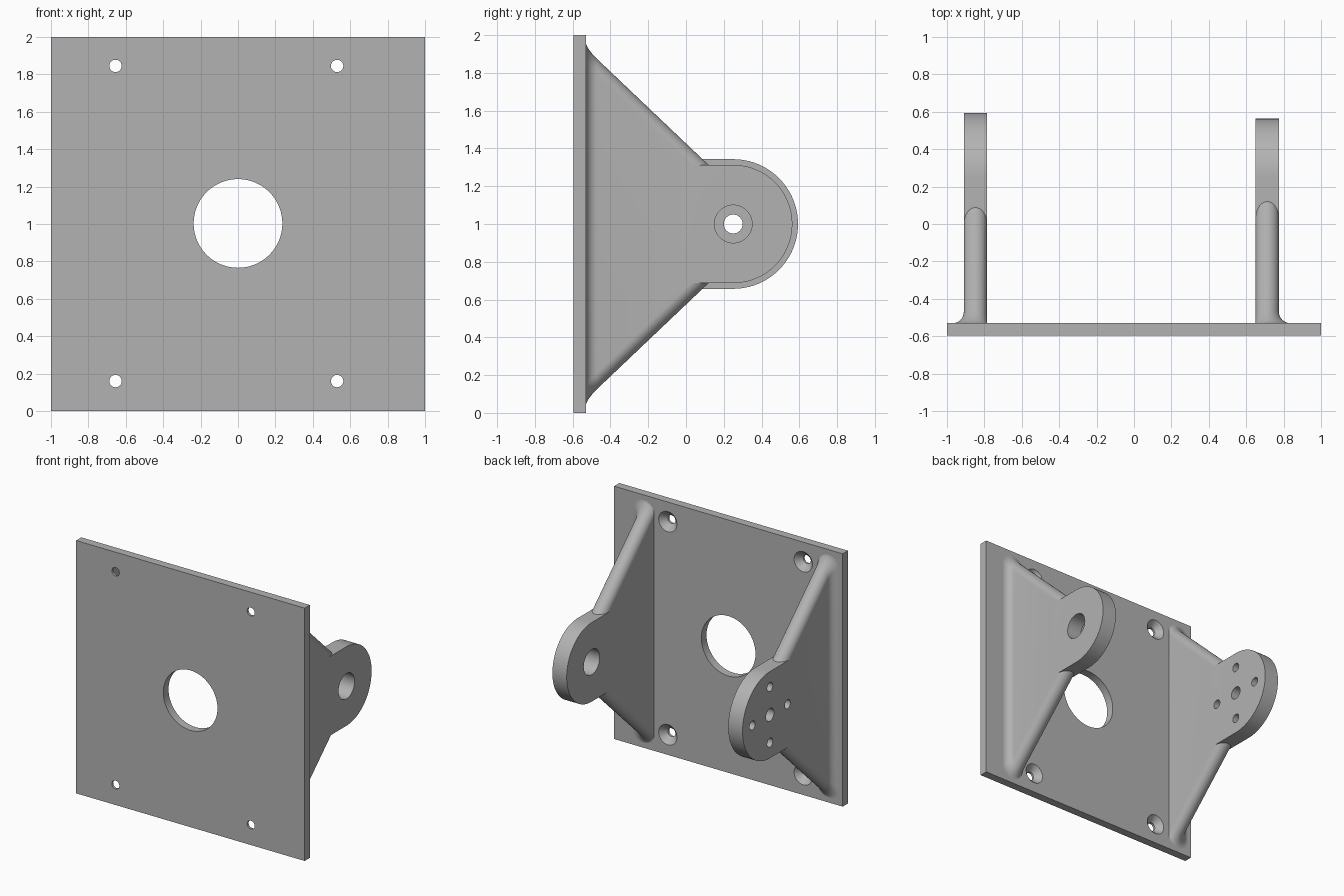
import bpy, bmesh, math
from mathutils import Matrix

cube = bpy.data.objects.get("Cube")
if cube:
    bpy.data.objects.remove(cube)

grey = bpy.data.materials.new("plain grey")
grey.use_nodes = True
COLOUR = (0.45, 0.45, 0.45, 1)
grey.diffuse_color = COLOUR
grey.node_tree.nodes["Principled BSDF"].inputs["Base Color"].default_value = COLOUR

BACK = -0.53       # rear face of the plate
PIVOT_Y = 0.25     # pivot axis of the lugs
MID = 1.0          # height of the centre line
THICK = 0.125      # thickness of each bracket


def loft(name, rings):
    """Solid skinned over a list of rings with equal point counts."""
    bm = bmesh.new()
    loops = [[bm.verts.new(p) for p in ring] for ring in rings]
    n = len(loops[0])
    for a, b in zip(loops, loops[1:]):
        for i in range(n):
            j = (i + 1) % n
            bm.faces.new((a[i], a[j], b[j], b[i]))
    bm.faces.new(loops[0])
    bm.faces.new(loops[-1])
    bmesh.ops.recalc_face_normals(bm, faces=bm.faces)
    mesh = bpy.data.meshes.new(name)
    bm.to_mesh(mesh)
    bm.free()
    mesh.materials.append(grey)
    obj = bpy.data.objects.new(name, mesh)
    bpy.context.collection.objects.link(obj)
    return obj


def drill(axis, centre, length, r1, r2=None, segments=48):
    """Round cutter along x or y; r1 is the radius at the low end."""
    bm = bmesh.new()
    bmesh.ops.create_cone(bm, cap_ends=True, segments=segments, radius1=r1,
                          radius2=r1 if r2 is None else r2, depth=length)
    turn = Matrix.Rotation(math.pi / 2, 4, 'Y') if axis == 'X' else Matrix.Rotation(-math.pi / 2, 4, 'X')
    bm.transform(Matrix.Translation(centre) @ turn)
    mesh = bpy.data.meshes.new("cutter")
    bm.to_mesh(mesh)
    bm.free()
    obj = bpy.data.objects.new("cutter", mesh)
    obj.hide_render = True
    bpy.context.collection.objects.link(obj)
    return obj


def combine(obj, others, operation):
    """Apply booleans and drop the helper solids."""
    for other in others:
        mod = obj.modifiers.new("bool", 'BOOLEAN')
        mod.operation, mod.object, mod.solver = operation, other, 'EXACT'
    graph = bpy.context.evaluated_depsgraph_get()
    mesh = bpy.data.meshes.new_from_object(obj.evaluated_get(graph))
    obj.modifiers.clear()
    obj.data = mesh
    mesh.materials.clear()
    mesh.materials.append(grey)
    for other in others:
        bpy.data.objects.remove(other)


# Mounting plate with central opening and countersunk screw holes
FRONT = -0.595
plate = loft("mounting_plate", [[(-1, y, 0), (1, y, 0), (1, y, 2), (-1, y, 2)]
                                for y in (FRONT, BACK)])
cutters = [drill('Y', (0, FRONT, 1.003), 0.4, 0.237, segments=96)]
for x in (-0.655, 0.53):
    for z in (0.16, 1.845):
        cutters.append(drill('Y', (x, FRONT, z), 0.4, 0.033))
        # the cone overshoots the rear face slightly
        cutters.append(drill('Y', (x, BACK - 0.02, z), 0.06, 0.03, 0.09))
combine(plate, cutters, 'DIFFERENCE')


def web(name, inner, side):
    """Triangular web with rounded slanted edges and an outer root fillet."""
    fillet = 0.06
    steps = [fillet * (1 - math.cos(i * math.pi / 16)) for i in range(9)]
    stations = [-0.01] + steps + [0.66]
    rings = []
    for d in stations:
        gap = fillet - min(max(d, 0), fillet)
        flare = fillet - math.sqrt(fillet ** 2 - gap ** 2)
        half = 0.93 - 0.95 * d + 0.5 * flare
        width = THICK + flare
        cap = 0.086
        ring = []
        for s in (1, -1):
            for i in range(25):
                a = math.pi * i / 24
                x = inner + side * width * (0.5 + 0.5 * s * math.cos(a))
                ring.append((x, BACK + d, MID + s * (half - cap + cap * math.sin(a))))
        rings.append(ring)
    return loft(name, rings)


def lug(name, inner, side, radius):
    """Round-ended pivot lug."""
    outline = [(-0.03, -radius)]
    for i in range(65):
        a = math.pi * (i / 64 - 0.5)
        outline.append((PIVOT_Y + radius * math.cos(a), radius * math.sin(a)))
    outline.append((-0.03, radius))
    return loft(name, [[(x, y, MID + z) for y, z in outline]
                       for x in (inner, inner + side * THICK)])


def bracket(name, inner, side, radius, holes):
    body = web(name, inner, side)
    combine(body, [lug("lug", inner, side, radius)], 'UNION')
    combine(body, [drill('X', (inner, PIVOT_Y + y, MID + z), 0.5, r)
                   for y, z, r in holes], 'DIFFERENCE')
    return body


# Left bracket has one bearing hole; right has a shaft hole and four screw holes
RING = 0.22
left = bracket("left_bracket", 0.65, 1, 0.313, [(0, 0, 0.1)])
right = bracket("right_bracket", -0.785, -1, 0.343,
                [(0, 0, 0.05)] + [(y * RING, z * RING, 0.035)
                                  for y, z in ((1, 0), (-1, 0), (0, 1), (0, -1))])

# Smooth curved faces, keep hard edges
bpy.ops.object.select_all(action='DESELECT')
for obj in (plate, left, right):
    obj.select_set(True)
bpy.context.view_layer.objects.active = plate
bpy.ops.object.shade_smooth_by_angle(angle=math.radians(30))
